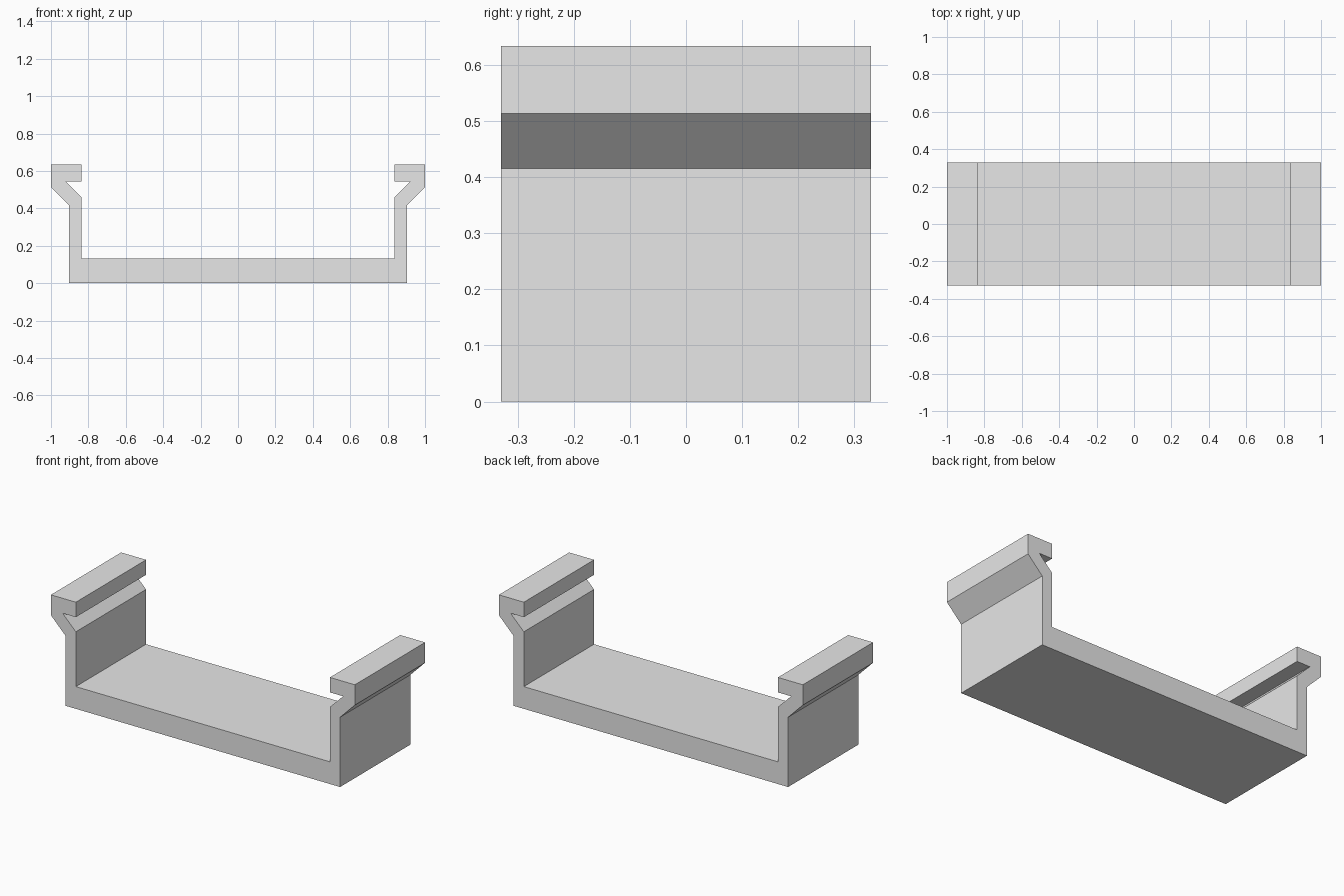
import bpy
import bmesh

cube = bpy.data.objects.get("Cube")
if cube:
    bpy.data.objects.remove(cube, do_unlink=True)

HALF_DEPTH = 0.33

grey = bpy.data.materials.new("light_grey")
grey.use_nodes = True
colour = (0.8, 0.8, 0.8, 1.0)
grey.diffuse_color = colour
grey.node_tree.nodes["Principled BSDF"].inputs["Base Color"].default_value = colour

# Half of the clip outline (x, z): base, wall, outward jog and hooked lip
half = [
    (0.903, 0.0), (0.903, 0.415), (1.0, 0.513), (1.0, 0.634),
    (0.836, 0.634), (0.836, 0.545), (0.923, 0.545),
    (0.836, 0.458), (0.836, 0.132),
]
outline = half + [(-x, z) for x, z in reversed(half)]

# Extrude the mirrored outline from front to back
bm = bmesh.new()
face = bm.faces.new([bm.verts.new((x, -HALF_DEPTH, z)) for x, z in outline])
result = bmesh.ops.extrude_face_region(bm, geom=[face], use_keep_orig=True)
back = [g for g in result["geom"] if isinstance(g, bmesh.types.BMVert)]
bmesh.ops.translate(bm, verts=back, vec=(0, 2 * HALF_DEPTH, 0))
bmesh.ops.recalc_face_normals(bm, faces=bm.faces)

mesh = bpy.data.meshes.new("clip_bracket")
bm.to_mesh(mesh)
bm.free()
mesh.materials.append(grey)
bracket = bpy.data.objects.new("clip_bracket", mesh)
bpy.context.collection.objects.link(bracket)
